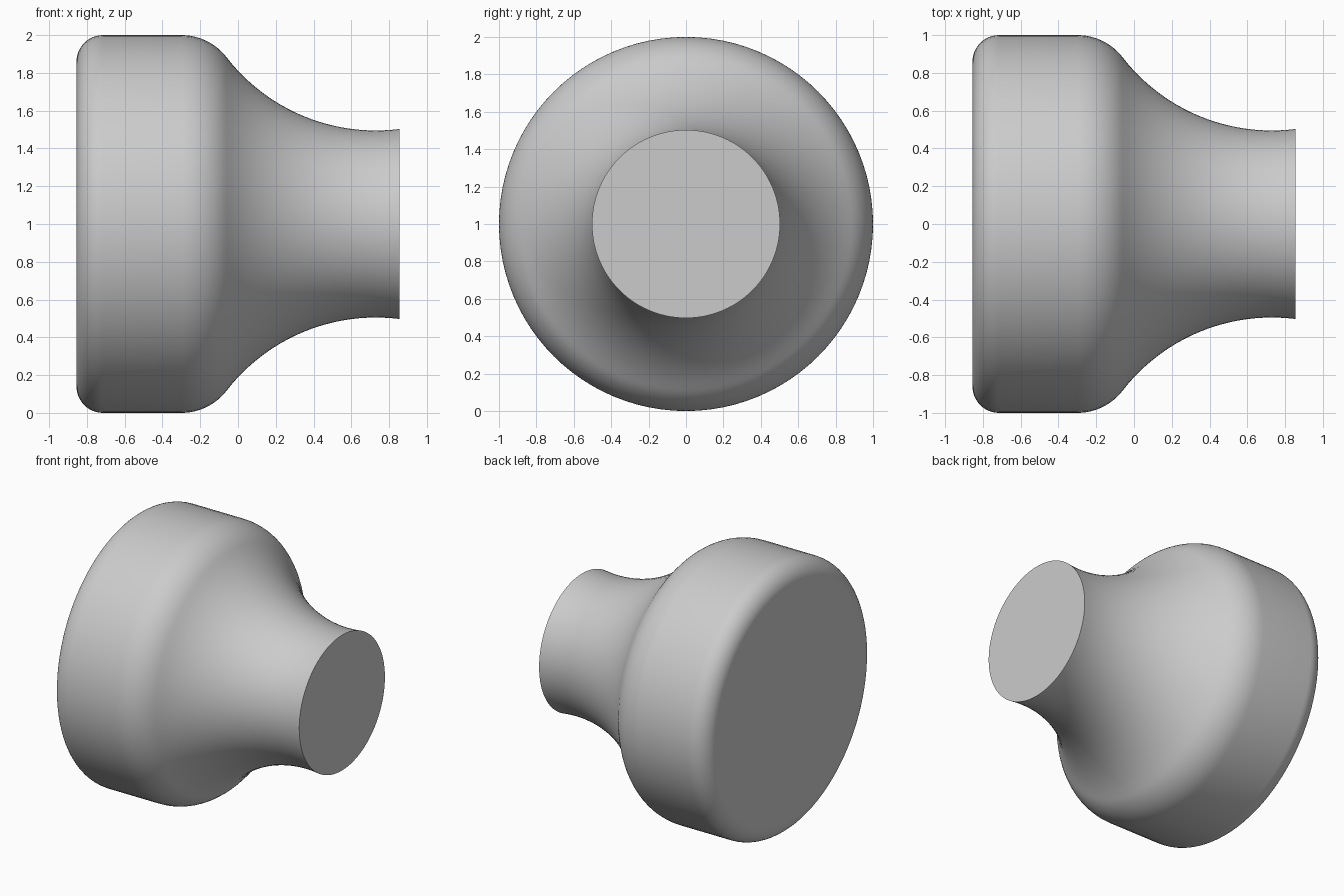
import bpy, bmesh, math
from mathutils import Matrix, Vector

cube = bpy.data.objects.get("Cube")
if cube:
    bpy.data.objects.remove(cube, do_unlink=True)

SEGMENTS = 96
HALF = 0.855


def arc(cx, cr, radius, start, end, steps):
    """Points (axial, radial) along a circular arc, angles in degrees."""
    angles = [math.radians(start + (end - start) * i / steps) for i in range(steps + 1)]
    return [(cx + radius * math.cos(a), cr + radius * math.sin(a)) for a in angles]


# Concave neck arc, tangent to the rounded shoulder
neck_x, neck_r, neck_radius = 0.73, 1.495, 1.0
shoulder_x = -0.3
shoulder_radius = 0.303
dx, dr = neck_x - shoulder_x, neck_r - (1 - shoulder_radius)
tangent = math.degrees(math.atan2(dr, dx))
neck_end = 270 + math.degrees(math.asin((HALF - neck_x) / neck_radius))

profile = arc(-HALF + 0.14, 0.86, 0.14, 180, 90, 12)
profile += arc(shoulder_x, 1 - shoulder_radius, shoulder_radius, 90, tangent, 12)
profile += arc(neck_x, neck_r, neck_radius, 180 + tangent, neck_end, 24)[1:]

# Turn the profile around the x axis and close both ends
bm = bmesh.new()
rings = []
for x, r in profile:
    ring = []
    for i in range(SEGMENTS):
        a = math.tau * i / SEGMENTS
        ring.append(bm.verts.new((x, r * math.cos(a), 1 + r * math.sin(a))))
    rings.append(ring)
for a, b in zip(rings, rings[1:]):
    for i in range(SEGMENTS):
        j = (i + 1) % SEGMENTS
        bm.faces.new((a[i], a[j], b[j], b[i]))
bm.faces.new(rings[0])
bm.faces.new(rings[-1])
bmesh.ops.recalc_face_normals(bm, faces=bm.faces)

mesh = bpy.data.meshes.new("turned_knob")
bm.to_mesh(mesh)
bm.free()
knob = bpy.data.objects.new("turned_knob", mesh)
bpy.context.collection.objects.link(knob)

# Plain grey
grey = bpy.data.materials.new("plain_grey")
grey.use_nodes = True
colour = (0.6, 0.6, 0.6, 1)
grey.diffuse_color = colour
grey.node_tree.nodes["Principled BSDF"].inputs["Base Color"].default_value = colour
mesh.materials.append(grey)

# Smooth curves with crisp neck rim
bpy.context.view_layer.objects.active = knob
knob.select_set(True)
bpy.ops.object.shade_smooth_by_angle(angle=math.radians(30))
